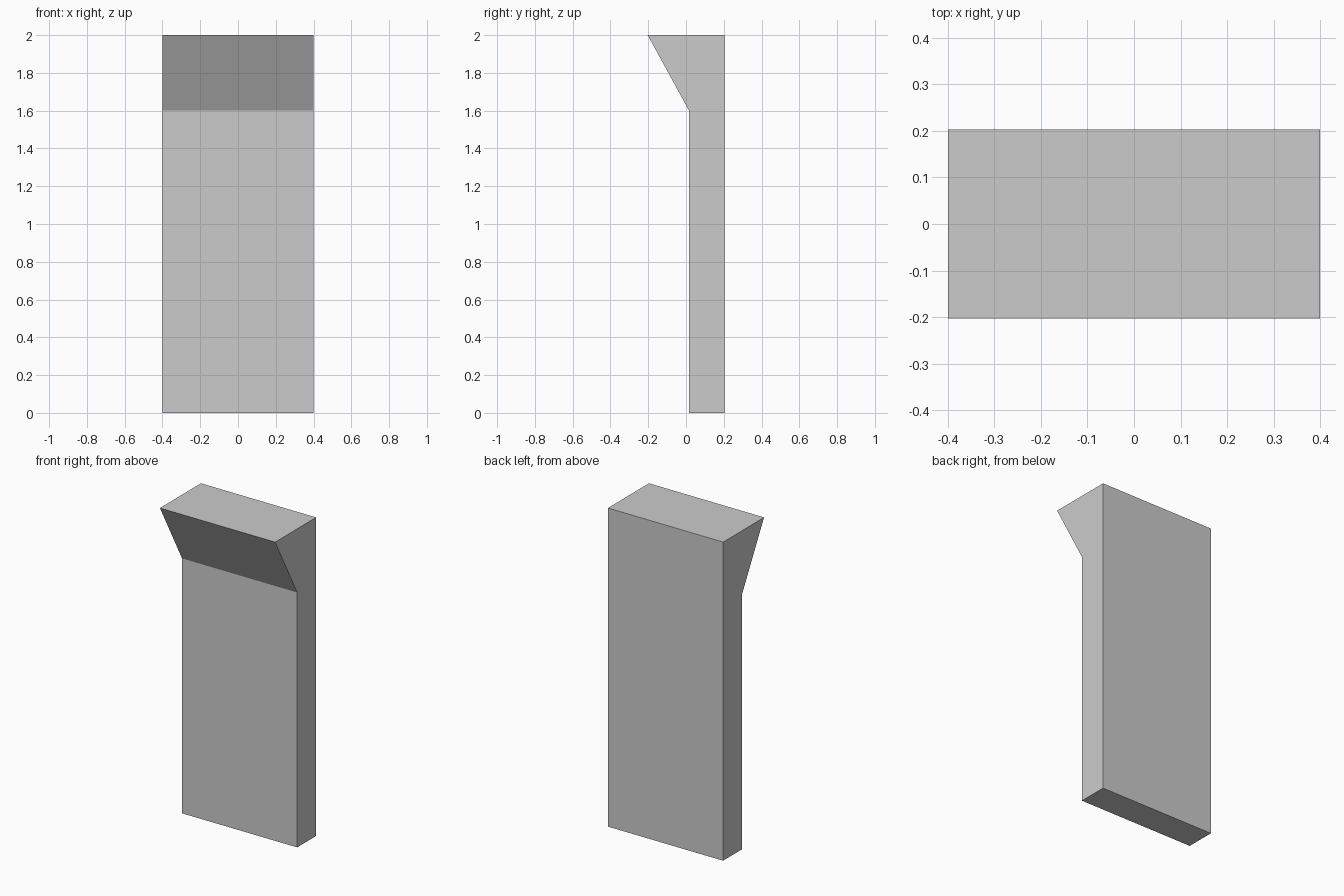
import bpy, bmesh
from mathutils import Vector

if "Cube" in bpy.data.objects:
    bpy.data.objects.remove(bpy.data.objects["Cube"])

# Side profile (y, z): thin slab with a flared overhang at the top front
PROFILE = [(0.016, 0), (0.203, 0), (0.203, 2), (-0.203, 2), (0.016, 1.6)]
HALF_WIDTH = 0.4

# Extrude the profile across the width
bm = bmesh.new()
side = bm.faces.new([bm.verts.new((-HALF_WIDTH, y, z)) for y, z in PROFILE])
ext = bmesh.ops.extrude_face_region(bm, geom=[side], use_keep_orig=True)
moved = [g for g in ext["geom"] if isinstance(g, bmesh.types.BMVert)]
bmesh.ops.translate(bm, verts=moved, vec=Vector((2 * HALF_WIDTH, 0, 0)))
bmesh.ops.recalc_face_normals(bm, faces=bm.faces)

mesh = bpy.data.meshes.new("flared_pillar")
bm.to_mesh(mesh)
bm.free()
bpy.context.collection.objects.link(bpy.data.objects.new("flared_pillar", mesh))
